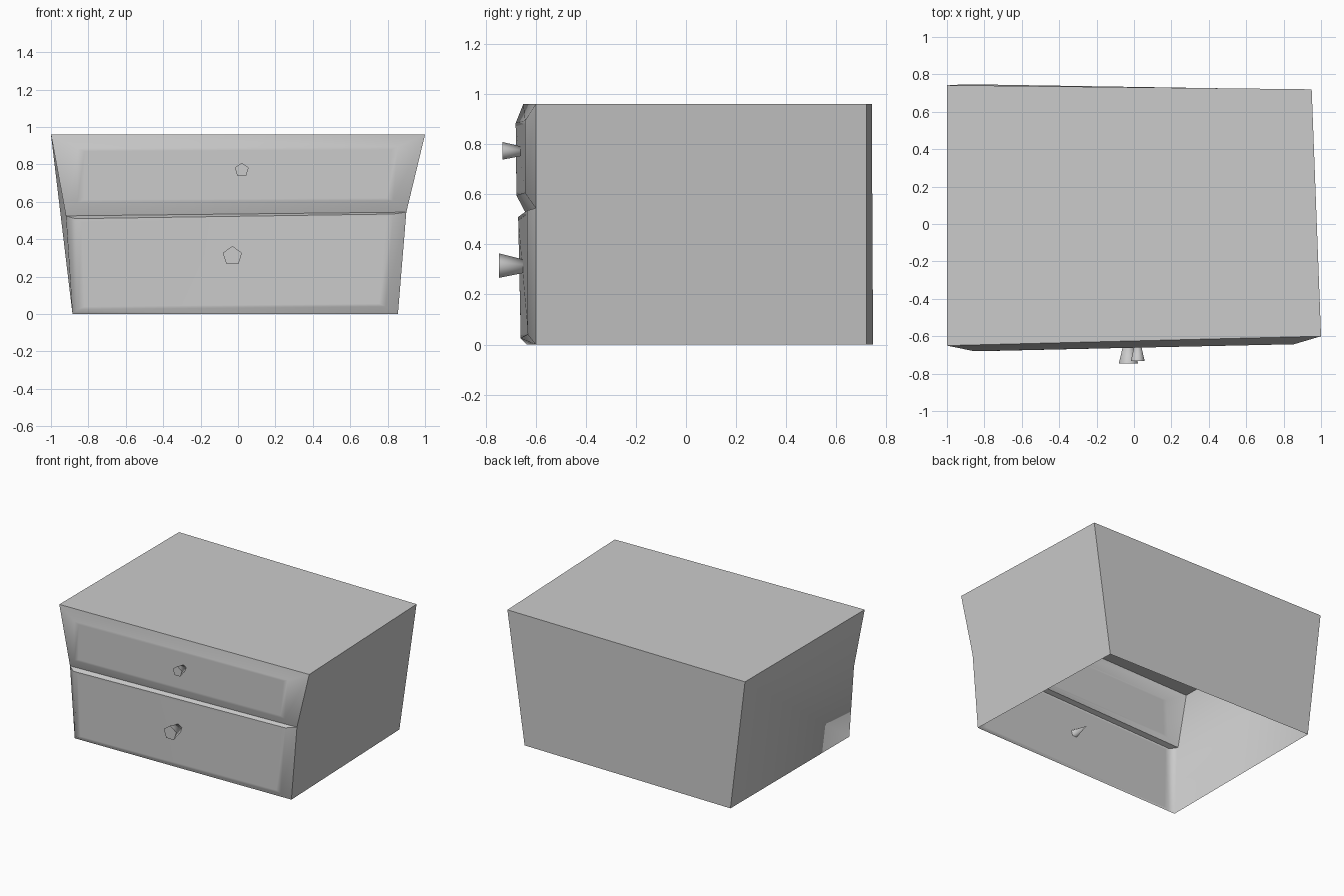
import bpy
import bmesh
import math
from mathutils import Vector

cube = bpy.data.objects.get("Cube")
if cube:
    bpy.data.objects.remove(cube, do_unlink=True)

grey = bpy.data.materials.new("plain grey")
grey.use_nodes = True
grey.diffuse_color = (0.6, 0.6, 0.6, 1)
grey.node_tree.nodes["Principled BSDF"].inputs["Base Color"].default_value = (0.6, 0.6, 0.6, 1)


def finish(bm, name, angle):
    """Turn a bmesh into a shaded object."""
    bmesh.ops.recalc_face_normals(bm, faces=bm.faces)
    mesh = bpy.data.meshes.new(name)
    bm.to_mesh(mesh)
    bm.free()
    mesh.materials.append(grey)
    obj = bpy.data.objects.new(name, mesh)
    bpy.context.collection.objects.link(obj)
    bpy.ops.object.select_all(action='DESELECT')
    bpy.context.view_layer.objects.active = obj
    obj.select_set(True)
    bpy.ops.object.shade_smooth_by_angle(angle=math.radians(angle))
    return obj


def drawer_front(bm, rim, panel):
    """Bevel from the rim to a raised panel, with a narrow band inside it."""
    outer = [bm.verts.new(p) for p in panel]
    centre = sum((v.co for v in outer), Vector()) / 4
    band = [bm.verts.new(v.co + Vector((math.copysign(0.035, centre.x - v.co.x), 0,
                                        math.copysign(0.015, centre.z - v.co.z))))
            for v in outer]
    for a, b in ((rim, outer), (outer, band)):
        for i in range(4):
            j = (i + 1) % 4
            bm.faces.new((a[i], a[j], b[j], b[i]))
    bm.faces.new(band)


# Cabinet: tapered, slightly skewed shell, open underneath
bm = bmesh.new()
top_l, top_r = bm.verts.new((-1, -0.65, 0.96)), bm.verts.new((1, -0.6, 0.96))
seam_l, seam_r = bm.verts.new((-0.92, -0.64, 0.525)), bm.verts.new((0.9, -0.6, 0.545))
low_l, low_r = bm.verts.new((-0.885, -0.635, 0)), bm.verts.new((0.855, -0.6, 0))
back_tl, back_tr = bm.verts.new((-1, 0.742, 0.96)), bm.verts.new((0.95, 0.72, 0.96))
back_ll, back_lr = bm.verts.new((-0.885, 0.747, 0)), bm.verts.new((0.81, 0.72, 0))
bm.faces.new((top_l, top_r, back_tr, back_tl))
bm.faces.new((back_tl, back_tr, back_lr, back_ll))
bm.faces.new((top_l, back_tl, back_ll, low_l, seam_l))
bm.faces.new((top_r, seam_r, low_r, back_lr, back_tr))

# Upper and lower drawer fronts
drawer_front(bm, (top_l, top_r, seam_r, seam_l),
             ((-0.855, -0.68, 0.885), (0.855, -0.643, 0.895),
              (0.83, -0.643, 0.605), (-0.86, -0.677, 0.595)))
drawer_front(bm, (seam_l, seam_r, low_r, low_l),
             ((-0.87, -0.67, 0.51), (0.83, -0.635, 0.535),
              (0.79, -0.632, 0.04), (-0.855, -0.66, 0.025)))
finish(bm, "drawer_cabinet", 60)


# Knobs: five-sided cones, wide end outwards, tip buried behind the panel
def knob(name, x, z, radius, y_out, y_tip):
    bm = bmesh.new()
    tip = bm.verts.new((x, y_tip, z))
    ring = []
    for i in range(5):
        a = math.pi / 2 + i * math.tau / 5
        ring.append(bm.verts.new((x + radius * math.cos(a), y_out, z + radius * math.sin(a))))
    bm.faces.new(ring)
    for i in range(5):
        bm.faces.new((ring[i], ring[(i + 1) % 5], tip))
    finish(bm, name, 80)


knob("upper_knob", 0.02, 0.77, 0.039, -0.733, -0.57)
knob("lower_knob", -0.03, 0.31, 0.054, -0.747, -0.53)
